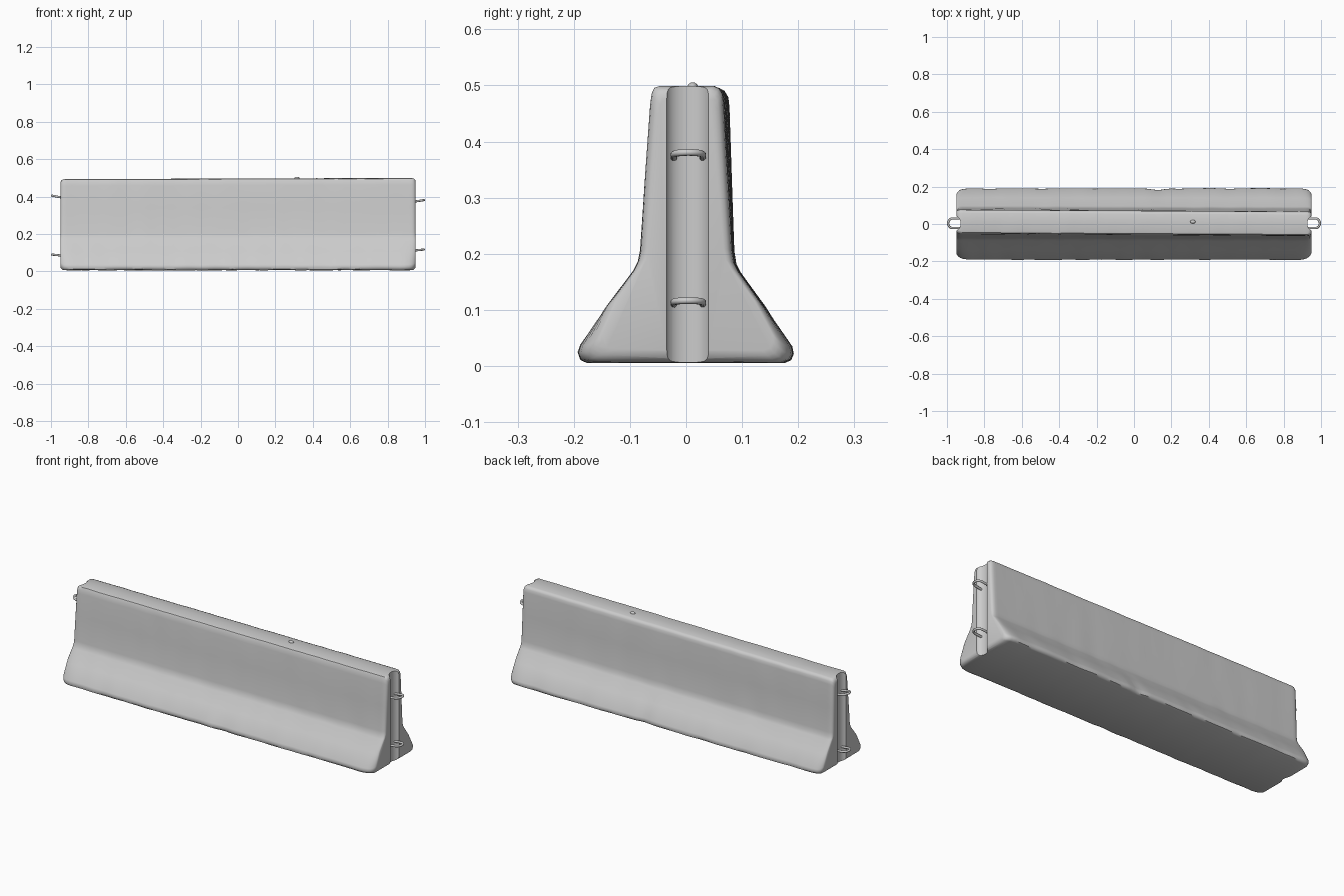
import bpy, bmesh, math
from mathutils import Vector, noise

if "Cube" in bpy.data.objects:
    bpy.data.objects.remove(bpy.data.objects["Cube"])

# Cross-section (y, z), counter-clockwise seen from the right end
PROFILE = [(-0.175, 0.006), (0, 0.006), (0.175, 0.006), (0.186, 0.011), (0.190, 0.022), (0.187, 0.035),
           (0.140, 0.106), (0.095, 0.168), (0.088, 0.182), (0.084, 0.205), (0.078, 0.34),
           (0.072, 0.465), (0.070, 0.482), (0.064, 0.492), (0.054, 0.496), (0.008, 0.496),
           (-0.042, 0.496), (-0.051, 0.493), (-0.056, 0.482), (-0.059, 0.46), (-0.069, 0.34),
           (-0.079, 0.205), (-0.083, 0.185), (-0.092, 0.168), (-0.140, 0.106),
           (-0.187, 0.037), (-0.191, 0.024), (-0.186, 0.011)]
END = 0.95


def section_point(x, y, z):
    """Place a profile point at x, rounding the ends and adding cast-concrete wear."""
    d = END - abs(x)
    low = max(0.0, 1 - z / 0.12)
    r = 0.022
    inset = r - math.sqrt(max(0.0, r * r - max(0.0, r - d) ** 2))
    e = max(0.0, 1 - d / 0.06)
    foot = 0.024 * low * e * e
    if x > 0 and y < 0:
        foot *= 1.4
    side = max(-1, min(1, (y - 0.004) / 0.04))
    py = y - side * (inset * 0.7 + foot)
    pz = 0.25 + (z - 0.25) * (1 - inset / 0.25)
    # slight lean and rise along the length
    py -= 0.006 * x * z / 0.5
    pz += 0.003 * x * z / 0.5
    # gentle surface unevenness, stronger along the foot edges
    p = Vector((x, y, z))
    amp = 0.0015 + 0.003 * low
    py += side * amp * noise.noise(p * 11)
    pz += 0.0015 * noise.noise(p * 14 + Vector((5, 3, 1)))
    # chip in the rear foot edge
    if y > 0.1:
        py -= 0.012 * low * math.exp(-((x - 0.13) / 0.04) ** 2)
    return x, py, max(0.0, pz)


def make_object(name, bm):
    bmesh.ops.recalc_face_normals(bm, faces=bm.faces)
    mesh = bpy.data.meshes.new(name)
    bm.to_mesh(mesh)
    bm.free()
    ob = bpy.data.objects.new(name, mesh)
    bpy.context.collection.objects.link(ob)
    return ob


# Barrier body: lofted sections
ends = [0, 0.002, 0.006, 0.012, 0.022, 0.035, 0.06]
n = 70
xs = [-END + d for d in ends]
xs += [-0.865 + 1.73 * i / n for i in range(n + 1)]
xs += [END - d for d in reversed(ends)]
bm = bmesh.new()
rings = [[bm.verts.new(section_point(x, y, z)) for y, z in PROFILE] for x in xs]
k = len(PROFILE)
for a, b in zip(rings, rings[1:]):
    for i in range(k):
        bm.faces.new((a[i], a[(i + 1) % k], b[(i + 1) % k], b[i]))
bm.faces.new(rings[0])
bm.faces.new(rings[-1])
body = make_object("barrier_body", bm)

# Shallow vertical keyway in each end
for s in (-1, 1):
    bpy.ops.mesh.primitive_cylinder_add(vertices=32, radius=1, depth=1, location=(s * 0.955, 0.003, 0.3))
    cutter = bpy.context.object
    cutter.name = "keyway_cutter"
    cutter.scale = (0.028, 0.038, 1)
    cutter.hide_render = True
    mod = body.modifiers.new("keyway", "BOOLEAN")
    mod.operation = "DIFFERENCE"
    mod.solver = "EXACT"
    mod.object = cutter
    bpy.context.view_layer.objects.active = body
    bpy.ops.object.modifier_apply(modifier=mod.name)
    bpy.data.objects.remove(cutter)

bpy.ops.object.select_all(action="DESELECT")
body.select_set(True)
bpy.context.view_layer.objects.active = body
bpy.ops.object.shade_smooth_by_angle(angle=math.radians(45))


# Steel connecting loops
def loop(name, side, z, tilt):
    r, cx, tube = 0.026, 0.968, 0.006
    pts = [(0.905, -r)]
    pts += [(cx + r * math.cos(a), r * math.sin(a))
            for a in (math.radians(-90 + 15 * i) for i in range(13))]
    pts += [(0.905, r)]
    curve = bpy.data.curves.new(name, "CURVE")
    curve.dimensions = "3D"
    curve.bevel_depth = tube
    curve.bevel_resolution = 3
    curve.use_fill_caps = True
    spline = curve.splines.new("POLY")
    spline.points.add(len(pts) - 1)
    for p, (x, y) in zip(spline.points, pts):
        p.co = (side * x, y + 0.004, z + tilt * (x - 0.95), 1)
    bpy.context.collection.objects.link(bpy.data.objects.new(name, curve))


loop("loop_right_upper", 1, 0.374, 0.15)
loop("loop_right_lower", 1, 0.112, 0.1)
loop("loop_left_upper", -1, 0.396, 0.2)
loop("loop_left_lower", -1, 0.085, 0.1)

# Small lump of concrete left on the top
bpy.ops.mesh.primitive_uv_sphere_add(segments=12, ring_count=8, radius=0.012, location=(0.315, 0.012, 0.497))
lump = bpy.context.object
lump.name = "top_lump"
lump.scale = (1.2, 0.8, 0.7)
bpy.ops.object.shade_smooth()
